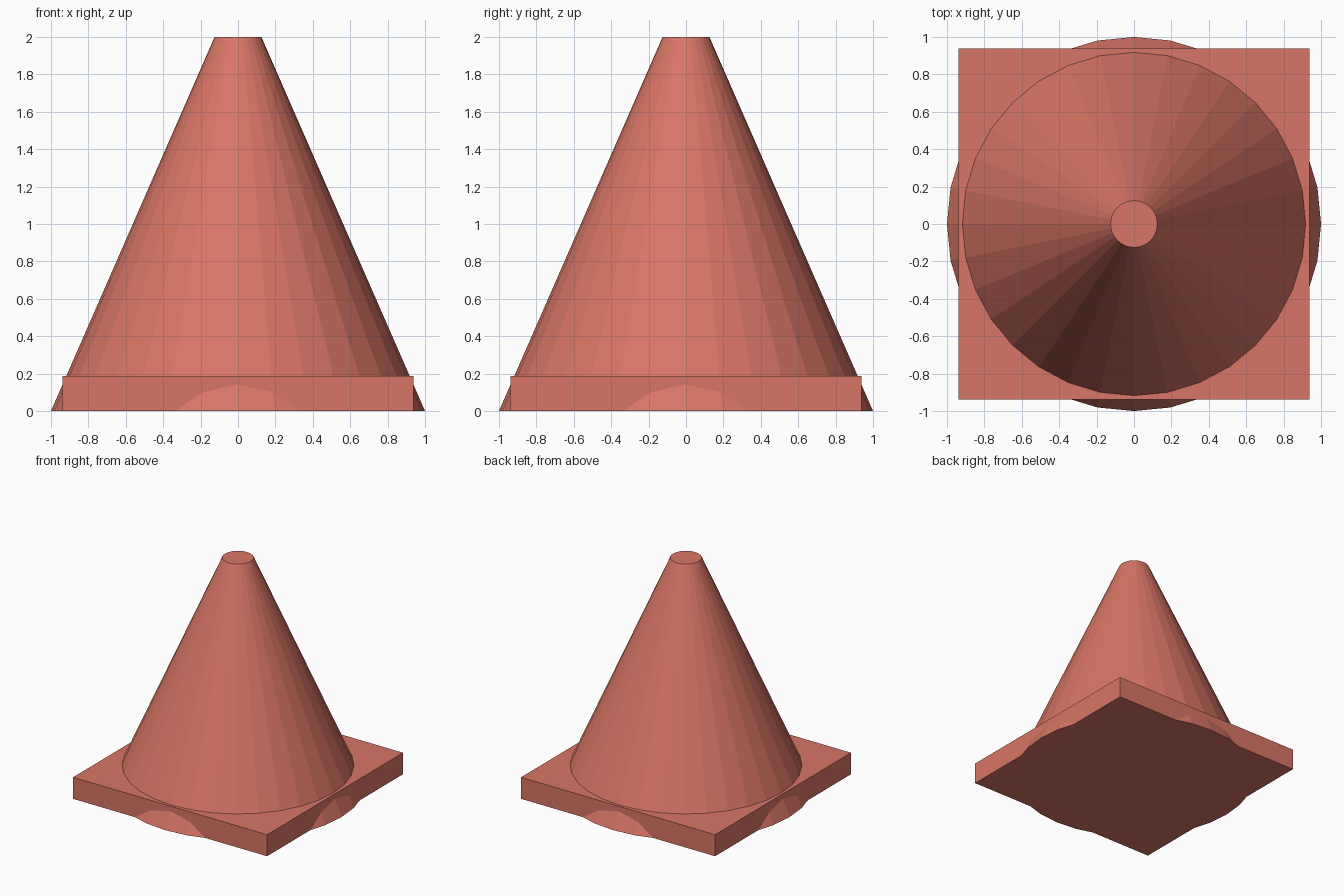
import bpy

if "Cube" in bpy.data.objects:
    bpy.data.objects.remove(bpy.data.objects["Cube"])

mat = bpy.data.materials.new("orange_red")
mat.diffuse_color = (0.69, 0.18, 0.13, 1)
mat.use_nodes = True
mat.node_tree.nodes["Principled BSDF"].inputs["Base Color"].default_value = mat.diffuse_color


def finish(name):
    obj = bpy.context.object
    obj.name = name
    obj.data.materials.append(mat)
    return obj


# Tapered cone body, flat-shaded with 32 sides
bpy.ops.mesh.primitive_cone_add(vertices=32, radius1=1.0, radius2=0.125,
                                depth=2.0, location=(0, 0, 1.0))
finish("cone_body")

# Square base plate; the cone foot pokes out at the middle of each side
bpy.ops.mesh.primitive_cube_add(size=1, location=(0, 0, 0.094))
base = finish("base_plate")
base.scale = (1.875, 1.875, 0.188)
bpy.ops.object.transform_apply(location=False, rotation=False, scale=True)
